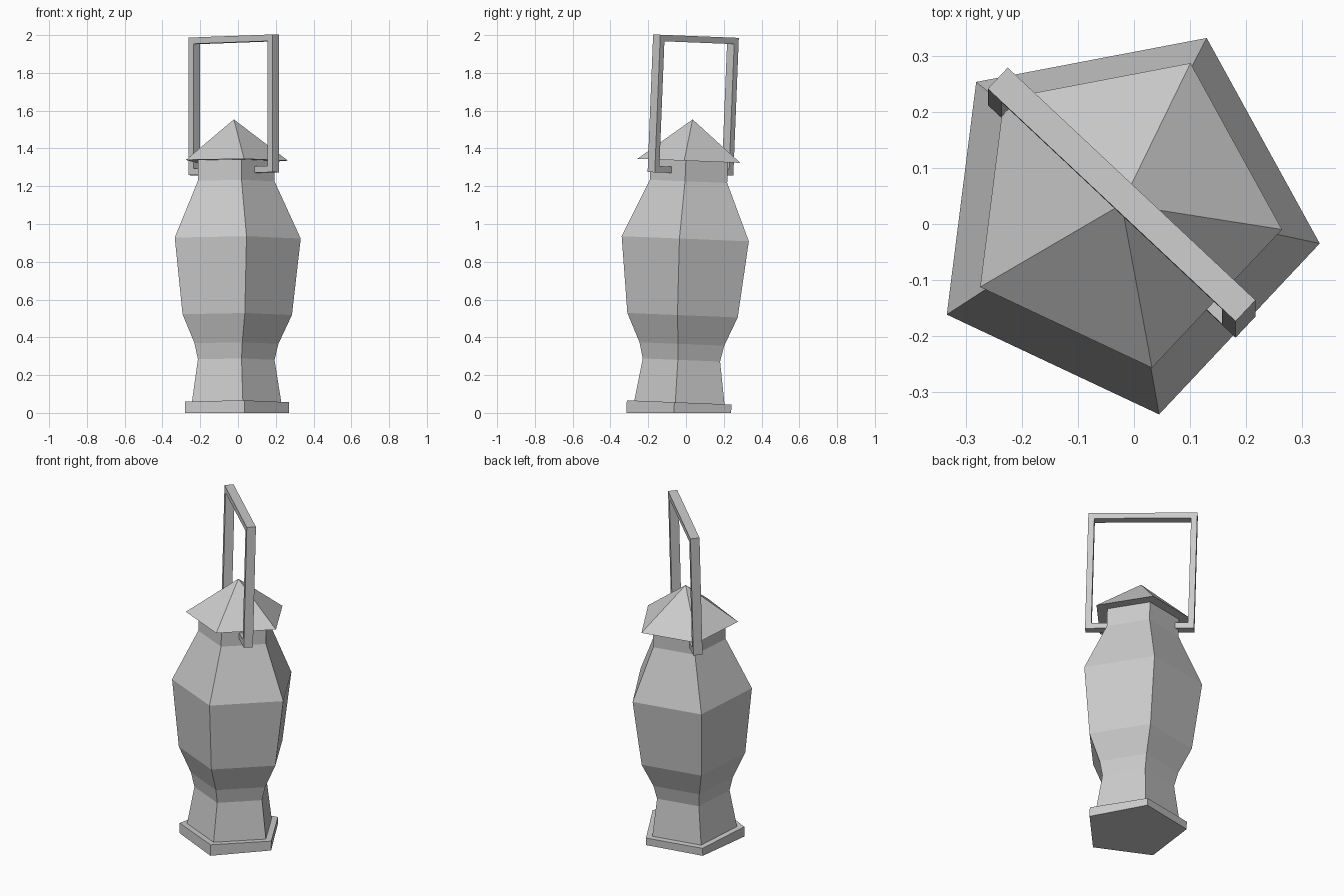
import bpy, bmesh
from math import cos, sin, radians, tau
from mathutils import Matrix

cube = bpy.data.objects.get("Cube")
if cube:
    bpy.data.objects.remove(cube, do_unlink=True)

SIDES = 5
TURN = radians(-7.2)           # heading of the first corner
HANDLE_TURN = radians(-43.2)   # handle runs from a face middle to a corner
LEAN = Matrix.Translation((-0.022, -0.027, 0)) @ Matrix.Rotation(-0.04, 4, 'X')

grey = bpy.data.materials.new("plain grey")
grey.use_nodes = True
colour = (0.6, 0.6, 0.6, 1)
grey.diffuse_color = colour
grey.node_tree.nodes["Principled BSDF"].inputs["Base Color"].default_value = colour


def finish(name, bm):
    """Lean the part and turn it into an object."""
    bm.transform(LEAN)
    bmesh.ops.recalc_face_normals(bm, faces=bm.faces)
    mesh = bpy.data.meshes.new(name)
    bm.to_mesh(mesh)
    bm.free()
    mesh.materials.append(grey)
    obj = bpy.data.objects.new(name, mesh)
    bpy.context.collection.objects.link(obj)
    return obj


def lathe(name, profile):
    """Five-sided solid from (radius, height) pairs; radius 0 makes a tip."""
    bm = bmesh.new()
    rings = []
    for r, z in profile:
        angles = [TURN + tau * i / SIDES for i in range(SIDES if r else 1)]
        rings.append([bm.verts.new((r * cos(a), r * sin(a), z)) for a in angles])
    for low, high in zip(rings, rings[1:]):
        for i in range(SIDES):
            j = (i + 1) % SIDES
            if len(high) == 1:
                bm.faces.new((low[i], low[j], high[0]))
            else:
                bm.faces.new((low[i], low[j], high[j], high[i]))
    for ring in (rings[0], rings[-1]):
        if len(ring) > 1:
            bm.faces.new(ring)
    return finish(name, bm)


# Foot plate, with its underside set level on the ground
base = lathe("base_plate", [(0.294, 0), (0.294, 0.055)])
for v in base.data.vertices[:SIDES]:
    v.co.z = 0

# Waisted body with a straight neck
lathe("lantern_body", [(0.254, 0.05), (0.217, 0.28), (0.238, 0.365), (0.31, 0.517),
                       (0.357, 0.922), (0.217, 1.226), (0.217, 1.337)])

# Pointed roof
lathe("roof", [(0.289, 1.335), (0, 1.555)])

# Square carrying handle: half outline mirrored, then extruded to its width
OUTER, BAR, TOP, BOTTOM, WIDTH, REACH = 0.304, 0.034, 1.996, 1.267, 0.052, 0.15
inner = OUTER - BAR
half = [(inner, TOP - BAR), (inner, BOTTOM + BAR), (REACH, BOTTOM + BAR),
        (REACH, BOTTOM), (OUTER, BOTTOM), (OUTER, TOP)]
outline = half + [(-s, z) for s, z in reversed(half)]
bm = bmesh.new()
face = bm.faces.new([bm.verts.new((s, -WIDTH / 2, z)) for s, z in outline])
result = bmesh.ops.extrude_face_region(bm, geom=[face], use_keep_orig=True)
moved = [g for g in result["geom"] if isinstance(g, bmesh.types.BMVert)]
bmesh.ops.translate(bm, verts=moved, vec=(0, WIDTH, 0))
bm.transform(Matrix.Rotation(HANDLE_TURN, 4, 'Z'))
finish("handle", bm)
